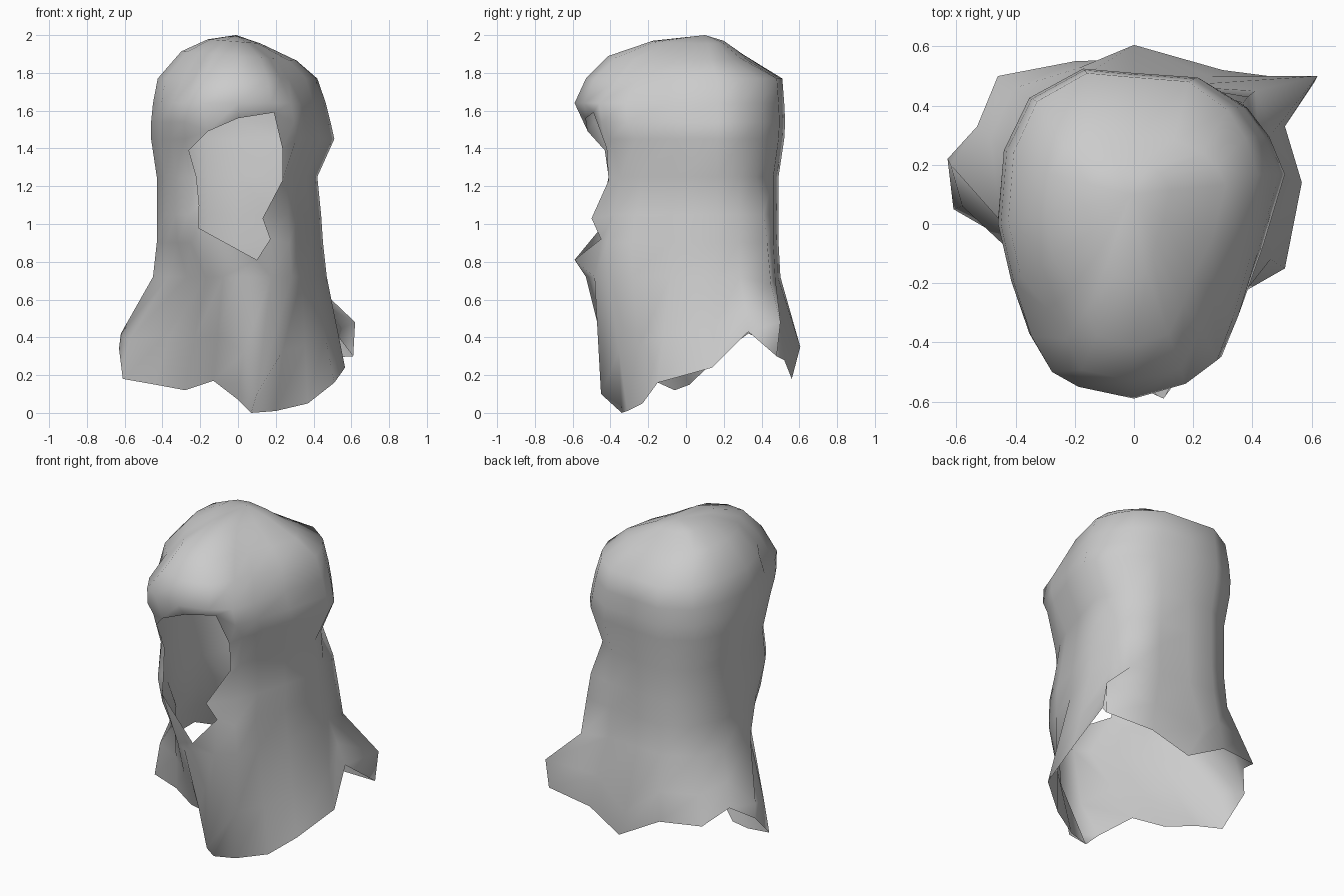
import bpy, bmesh, math
from mathutils import Vector

YC = 0.1       # depth dividing the front half from the back half

# Plan of the head at its fullest, starting at the front and going round by +x
PLAN = [
    (0, -.59), (.18, -.54), (.29, -.46), (.345, -.32), (.41, -.1), (.48, .17),
    (.43, .3), (.36, .4), (.21, .5), (0, .515),
    (-.17, .53), (-.35, .43), (-.435, .25), (-.455, .0), (-.41, -.2), (-.35, -.38),
    (-.28, -.5), (-.19, -.55),
]
COLS = len(PLAN)

# Cross-sections: height, left, right, front, back
RINGS = [
    (0.72, -0.45, 0.47, -0.53, 0.50),
    (0.90, -0.43, 0.45, -0.54, 0.49),
    (1.05, -0.43, 0.44, -0.49, 0.49),
    (1.25, -0.43, 0.42, -0.45, 0.49),
    (1.45, -0.46, 0.51, -0.51, 0.52),
    (1.54, -0.46, 0.49, -0.575, 0.525),
    (1.64, -0.45, 0.465, -0.59, 0.52),
    (1.77, -0.425, 0.42, -0.53, 0.51),
    (1.89, -0.30, 0.31, -0.41, 0.30),
    (1.965, -0.16, 0.12, -0.19, 0.20),
]

# Ragged hem, one point per column
HEM = [
    (0, -.31, .07), (.07, -.34, 0), (.2, -.31, .01), (.37, -.23, .05), (.51, -.15, .16),
    (.567, .14, .24), (.51, .33, .43), (.61, .48, .3), (.3, .52, .28), (.07, .56, .18),
    (-.2, .55, .33), (-.46, .5, .35), (-.53, .33, .42), (-.63, .22, .34), (-.61, .05, .18),
    (-.44, .02, .15), (-.28, -.06, .12), (-.13, -.17, .17),
]

# Folds in the skirt: column -> position
FOLDS = {
    0: (.03, -.43, .32), 1: (.1, -.45, .1), 7: (.62, .5, .48), 9: (0, .605, .35),
    13: (-.62, .2, .42), 14: (-.58, .06, .38),
}

# Folds in the body: (ring, column) -> position
BODY_FOLDS = {
    (0, -1): (-.08, -.48, .72), (0, -2): (-.17, -.38, .72), (0, -3): (-.27, -.23, .72),
    (0, -4): (-.37, -.08, .72), (0, 7): (.41, .45, .68),
    (1, -2): (-.25, -.39, .9), (1, -3): (-.32, -.28, .9), (1, -4): (-.38, -.15, .9),
    (1, 7): (.385, .43, .9), (2, 7): (.37, .41, 1.05),
}

# Rim of the face opening: (ring, column) -> position
FACE_RIM = {
    (1, -1): (-0.21, -0.45, 0.98), (1, 0): (0.10, -0.59, 0.81), (1, 1): (0.17, -0.45, 0.92),
    (2, -1): (-0.205, -0.44, 1.10), (2, 1): (0.13, -0.50, 1.03),
    (3, -1): (-0.22, -0.41, 1.25), (3, 1): (0.235, -0.41, 1.23),
    (4, -1): (-0.26, -0.43, 1.39), (4, 1): (0.235, -0.42, 1.40),
    (5, -1): (-0.16, -0.52, 1.49), (5, 0): (0.00, -0.53, 1.56), (5, 1): (0.19, -0.49, 1.59),
}


def section_point(ring, col):
    z, left, right, front, back = ring
    x, y = PLAN[col]
    x *= right / 0.48 if x > 0 else left / -0.455
    if y < YC:
        y = YC + (y - YC) * (front - YC) / (-0.59 - YC)
    else:
        y = YC + (y - YC) * (back - YC) / (0.53 - YC)
    if z > 1.7 and col in (2, 3, COLS - 2, COLS - 3):   # rounder front corners above
        x, y = x * 0.89, YC + (y - YC) * 0.89
    if z > 1.8:          # crown leans up towards the left
        z -= 0.08 * x
    return Vector((x, y, z))


bm = bmesh.new()

# Body rings, with folds and the rim of the face opening moved into place
body = [[section_point(r, c) for c in range(COLS)] for r in RINGS]
for (r, c), p in (BODY_FOLDS | FACE_RIM).items():
    body[r][c % COLS] = Vector(p)

# Skirt flaring from the body to the hem
hem = [Vector(p) for p in HEM]
skirt = [body[0][c].lerp(hem[c], 0.55) for c in range(COLS)]
for c, p in FOLDS.items():
    skirt[c] = Vector(p)
rows = [[bm.verts.new(p) for p in row] for row in [hem, skirt] + body]

# Cloth faces, leaving the face opening empty
for r in range(len(rows) - 1):
    for c in range(COLS):
        if 3 <= r <= 6 and c in (COLS - 1, 0):
            continue
        d = (c + 1) % COLS
        bm.faces.new((rows[r][c], rows[r][d], rows[r + 1][d], rows[r + 1][c]))

# Crown
tip = bm.verts.new((-0.01, 0.1, 2.0))
for c in range(COLS):
    bm.faces.new((rows[-1][c], rows[-1][(c + 1) % COLS], tip))

# Remove the unused points inside the opening
bmesh.ops.delete(bm, geom=[v for v in bm.verts if not v.link_faces], context='VERTS')

mesh = bpy.data.meshes.new("hood")
bm.to_mesh(mesh)
bm.free()
mesh.polygons.foreach_set("use_smooth", [True] * len(mesh.polygons))
hood = bpy.data.objects.new("hood", mesh)
bpy.context.collection.objects.link(hood)

# Single grey cloth colour
cloth = bpy.data.materials.new("grey cloth")
cloth.diffuse_color = (0.6, 0.6, 0.6, 1)
mesh.materials.append(cloth)
